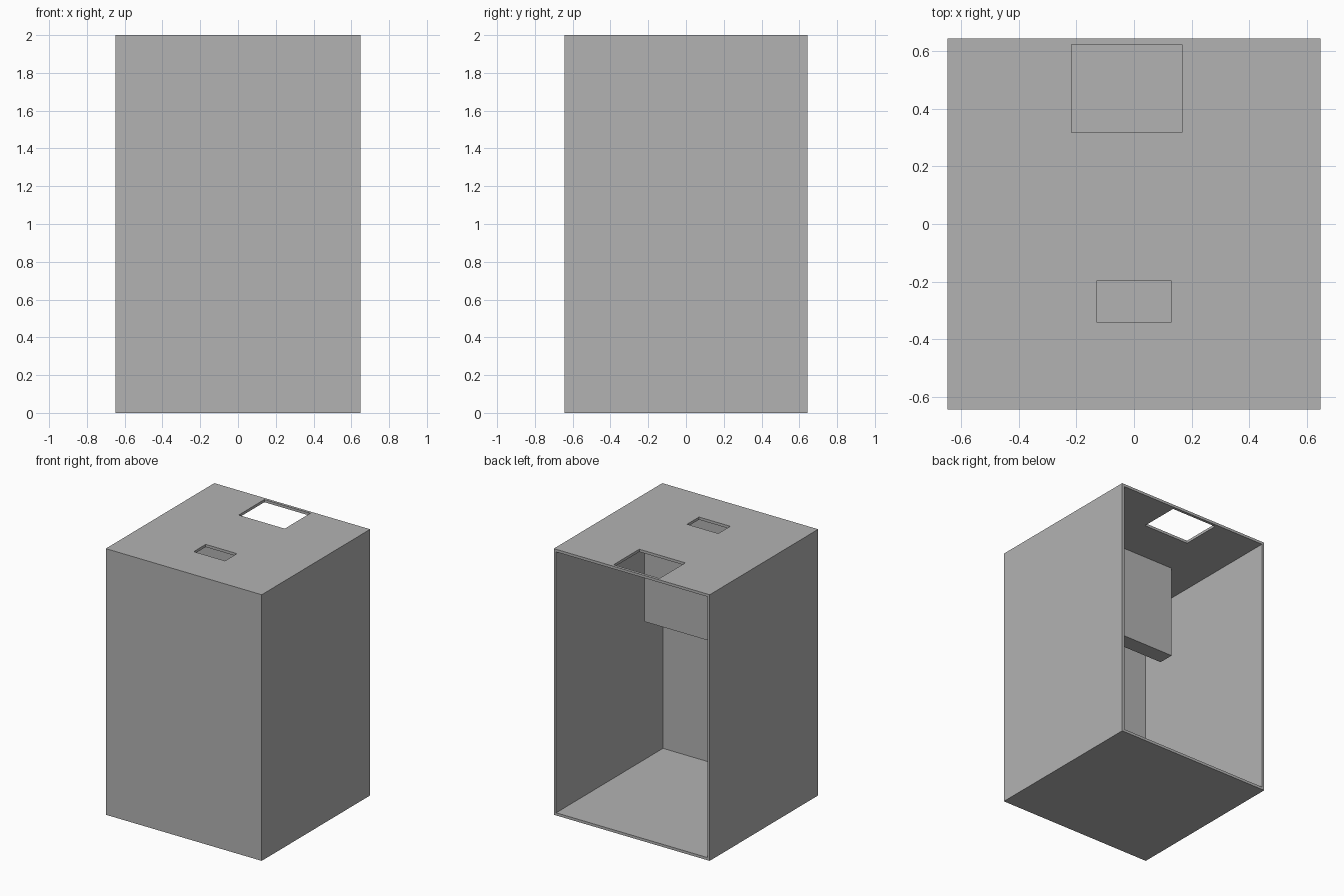
import bpy

cube = bpy.data.objects.get("Cube")
if cube:
    bpy.data.objects.remove(cube, do_unlink=True)

GREY = (0.45, 0.45, 0.45, 1)
grey = bpy.data.materials.new("plain_grey")
grey.use_nodes = True
grey.diffuse_color = GREY
grey.node_tree.nodes["Principled BSDF"].inputs["Base Color"].default_value = GREY

HALF_X, HALF_Y, HEIGHT, WALL = 0.648, 0.644, 2.0, 0.02


def box(name, x, y, z):
    """Axis-aligned box from (min, max) ranges."""
    bpy.ops.mesh.primitive_cube_add(size=1)
    obj = bpy.context.object
    obj.name = obj.data.name = name
    for v in obj.data.vertices:
        v.co = [r[0] if c < 0 else r[1] for c, r in zip(v.co, (x, y, z))]
    obj.data.materials.append(grey)
    return obj


def cut(target, *ranges):
    """Subtract a box from the target and discard the cutter."""
    cutter = box("cutter", *ranges)
    cutter.hide_render = True
    mod = target.modifiers.new("cut", "BOOLEAN")
    mod.operation, mod.solver, mod.object = "DIFFERENCE", "EXACT", cutter
    bpy.context.view_layer.objects.active = target
    bpy.ops.object.modifier_apply(modifier=mod.name)
    bpy.data.objects.remove(cutter, do_unlink=True)


# Thin-walled housing, open at the back
housing = box("housing", (-HALF_X, HALF_X), (-HALF_Y, HALF_Y), (0, HEIGHT))
cut(housing, (WALL - HALF_X, HALF_X - WALL), (WALL - HALF_Y, HALF_Y + 1),
    (WALL, HEIGHT - WALL))

# Openings through the roof
roof_cut = (HEIGHT - 2 * WALL, HEIGHT + WALL)
cut(housing, (-0.217, 0.166), (0.318, 0.623), roof_cut)
cut(housing, (-0.13, 0.13), (-0.34, -0.198), roof_cut)

# Block hanging from the ceiling inside
box("hanging_block", (-0.36, 0.36), (-0.14, -0.02), (1.275, HEIGHT - WALL))
